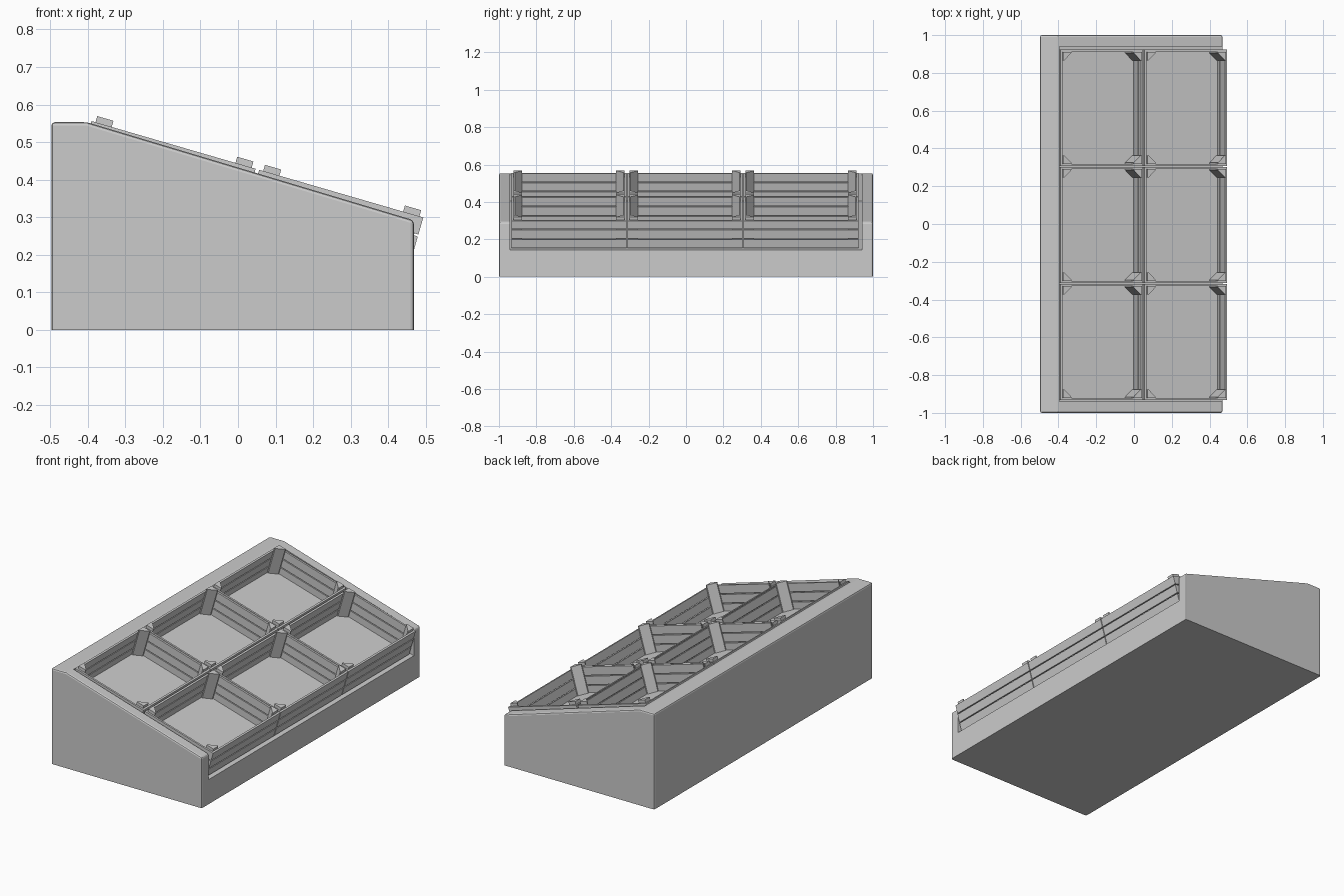
import bpy, bmesh, math
from mathutils import Matrix, Vector

if "Cube" in bpy.data.objects:
    bpy.data.objects.remove(bpy.data.objects["Cube"])

TILT = math.radians(16.2)
# tilted frame: local x runs down the slope, local z is the slope normal
FRAME = Matrix.Translation((-0.39, 0, 0.556)) @ Matrix.Rotation(TILT, 4, 'Y')
L, W, T = 0.455, 0.615, 0.011          # crate length, width, board thickness
SLAT, PITCH, DEPTH = 0.047, 0.0525, 0.156


def prism(bm, pts, vec):
    """Extrude a closed polygon along vec."""
    vec = Vector(vec)
    a = [bm.verts.new(p) for p in pts]
    b = [bm.verts.new(Vector(p) + vec) for p in pts]
    bm.faces.new(a)
    bm.faces.new(b[::-1])
    n = len(a)
    for i in range(n):
        bm.faces.new((a[i], b[i], b[(i + 1) % n], a[(i + 1) % n]))


def box(bm, x0, x1, y0, y1, z0, z1):
    prism(bm, [(x0, y0, z0), (x1, y0, z0), (x1, y1, z0), (x0, y1, z0)], (0, 0, z1 - z0))


def to_mesh(bm, name):
    bmesh.ops.recalc_face_normals(bm, faces=bm.faces)
    me = bpy.data.meshes.new(name)
    bm.to_mesh(me)
    bm.free()
    return me


def add(me, name, matrix=Matrix()):
    ob = bpy.data.objects.new(name, me)
    ob.matrix_world = matrix
    bpy.context.collection.objects.link(ob)
    return ob


# stand body: wedge profile with softened upper edges
bm = bmesh.new()
profile = [(-0.497, 0), (0.468, 0), (0.468, 0.292), (-0.402, 0.553), (-0.497, 0.553)]
prism(bm, [(x, -1, z) for x, z in profile], (0, 2, 0))
edges = [e for e in bm.edges if max(v.co.z for v in e.verts) > 0.1]
bmesh.ops.bevel(bm, geom=edges, offset=0.009, segments=2, profile=0.5, affect='EDGES')
body = add(to_mesh(bm, "display_stand"), "display_stand")

# recess for the crates, open at the low end
bm = bmesh.new()
box(bm, -0.004, 1.4, -0.94, 0.94, -DEPTH - 0.002, 0.4)
cutter = add(to_mesh(bm, "recess_cutter"), "recess_cutter", FRAME)
cutter.hide_render = True
mod = body.modifiers.new("recess", 'BOOLEAN')
mod.operation = 'DIFFERENCE'
mod.solver = 'EXACT'
mod.object = cutter
bpy.context.view_layer.objects.active = body
bpy.ops.object.modifier_apply(modifier=mod.name)
bpy.data.objects.remove(cutter)

# crate: slatted walls, floor and triangular corner posts
bm = bmesh.new()
h = W / 2
for i in range(3):
    z1 = -i * PITCH
    z0 = z1 - SLAT
    for x in (0, L - T):
        box(bm, x, x + T, -h, h, z0, z1)
    for y in (-h, h - T):
        box(bm, T, L - T, y, y + T, z0, z1)
box(bm, T, L - T, -h + T, h - T, -DEPTH + 0.002, -DEPTH + 0.012)
P = 0.045
for x, sx in ((T, 1), (L - T, -1)):
    for y, sy in ((-h + T, 1), (h - T, -1)):
        z = -DEPTH + 0.005
        prism(bm, [(x, y, z), (x + sx * P, y, z), (x + sx * P, y + sy * 0.006, z),
                   (x + sx * 0.006, y + sy * P, z), (x, y + sy * P, z)],
              (0, 0, DEPTH + 0.012))
crate = to_mesh(bm, "crate")

# six crates in two rows
for r in range(2):
    for c in range(3):
        add(crate, f"crate_{r + 1}_{c + 1}",
            FRAME @ Matrix.Translation((r * (L + 0.01), -0.625 + c * 0.62, 0)))
